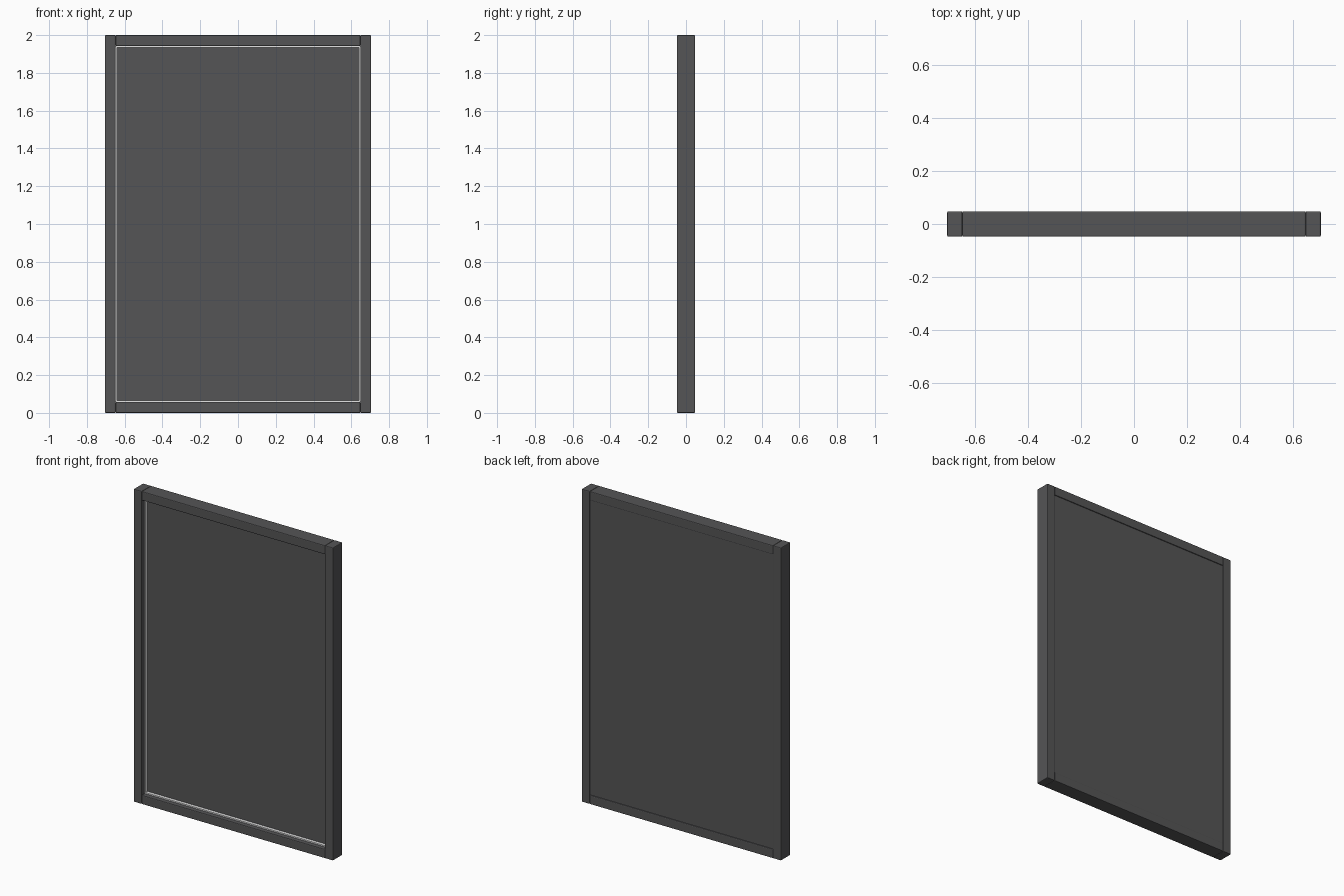
import bpy

if "Cube" in bpy.data.objects:
    bpy.data.objects.remove(bpy.data.objects["Cube"])


def material(name, rgb):
    m = bpy.data.materials.new(name)
    m.diffuse_color = (*rgb, 1)
    m.use_nodes = True
    m.node_tree.nodes["Principled BSDF"].inputs["Base Color"].default_value = m.diffuse_color
    return m


dark = material("charcoal", (0.09, 0.09, 0.092))
light = material("light strip white", (0.8, 0.8, 0.8))


def box(name, x, y, z, mat, bevel=0.0):
    """Box from (min, max) ranges on each axis."""
    bpy.ops.mesh.primitive_cube_add(size=1)
    ob = bpy.context.object
    ob.name = name
    for v in ob.data.vertices:
        v.co = [r[0] if c < 0 else r[1] for c, r in zip(v.co, (x, y, z))]
    ob.data.materials.append(mat)
    if bevel:
        b = ob.modifiers.new("soft edges", 'BEVEL')
        b.width = bevel
        b.segments = 2
    return ob


W, IN, H, D = 0.705, 0.648, 2.0, 0.048
BOT, TOP = 0.058, 1.942
T = 0.008                     # strip thickness
depth = (-D, D)
strip_y = (-0.02, 0.002)

# side posts and their light strips
for side, s in (("left", -1), ("right", 1)):
    box(side + "_post", sorted((s * IN, s * W)), depth, (0, H), dark, 0.005)
    box(side + "_light_strip", sorted((s * (IN - T), s * IN)), strip_y,
        (BOT, TOP), light)

# rails and their light strips
for end, rail_z, strip_z in (("bottom", (0, BOT), (BOT, BOT + T)),
                             ("top", (TOP, H), (TOP - T, TOP))):
    box(end + "_rail", (-IN, IN), depth, rail_z, dark, 0.005)
    box(end + "_light_strip", (-IN + T, IN - T), strip_y, strip_z, light)

# recessed panel
box("panel", (-IN, IN), (0.0, D - 0.005), (BOT, TOP), dark)
